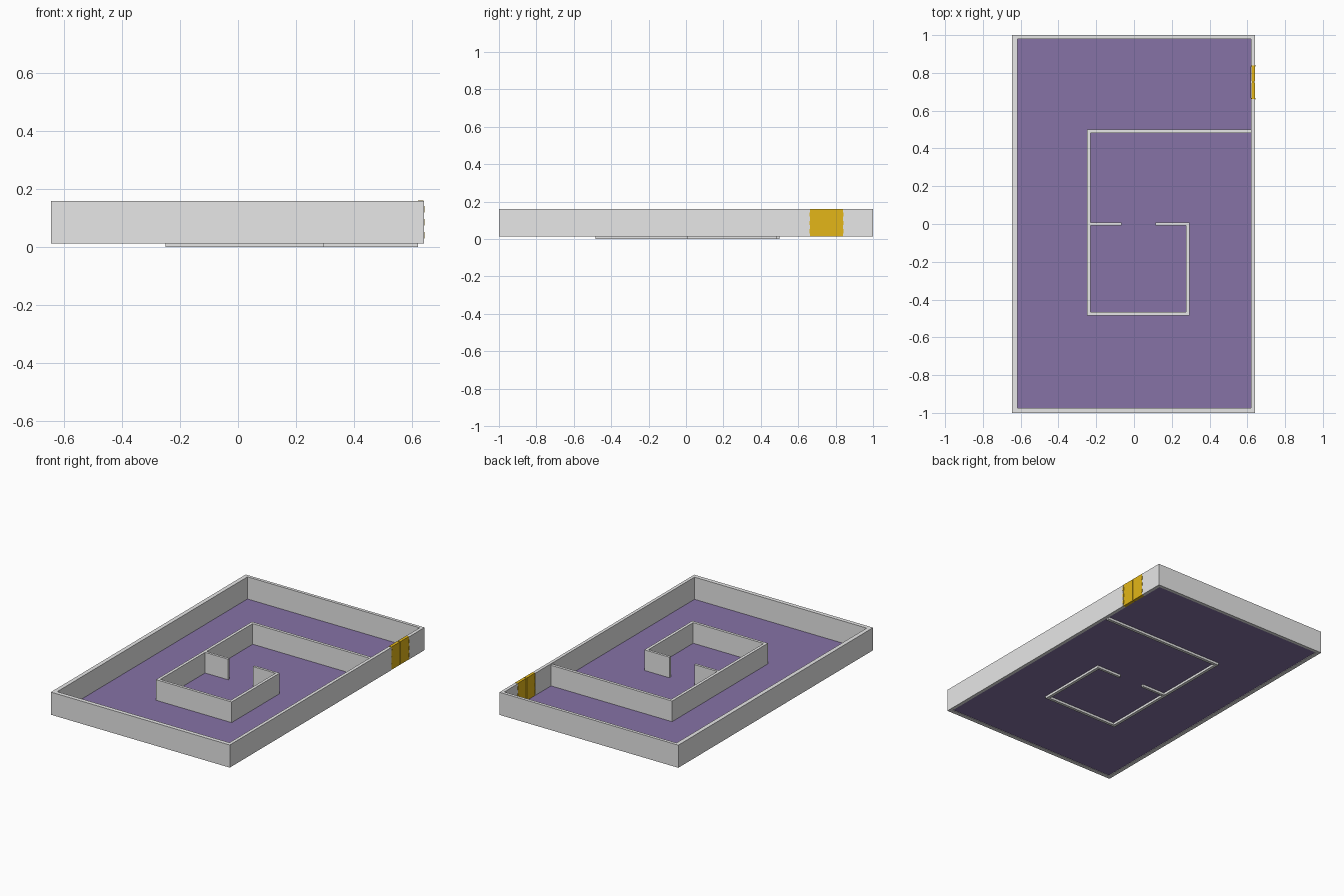
import bpy

if "Cube" in bpy.data.objects:
    bpy.data.objects.remove(bpy.data.objects["Cube"])


def material(name, rgb):
    m = bpy.data.materials.new(name)
    m.diffuse_color = (*rgb, 1)
    m.use_nodes = True
    m.node_tree.nodes["Principled BSDF"].inputs["Base Color"].default_value = m.diffuse_color
    return m


GREY = material("wall grey", (0.8, 0.8, 0.8))
PURPLE = material("floor purple", (0.24, 0.17, 0.38))
GOLD = material("door gold", (0.77, 0.47, 0.009))


def mesh_object(name, verts, faces, mat):
    me = bpy.data.meshes.new(name)
    me.from_pydata(verts, [], faces)
    me.materials.append(mat)
    ob = bpy.data.objects.new(name, me)
    bpy.context.collection.objects.link(ob)
    return ob


def prism(name, outline, z0, z1, mat):
    """Extrude a counter-clockwise plan outline from z0 to z1."""
    n = len(outline)
    verts = [(x, y, z) for z in (z0, z1) for x, y in outline]
    faces = [tuple(reversed(range(n))), tuple(range(n, 2 * n))]
    faces += [(i, (i + 1) % n, n + (i + 1) % n, n + i) for i in range(n)]
    return mesh_object(name, verts, faces, mat)


def box(name, x0, x1, y0, y1, z0, z1, mat):
    return prism(name, [(x0, y0), (x1, y0), (x1, y1), (x0, y1)], z0, z1, mat)


# Plan sizes
XL, XR, IL, IR = -0.645, 0.641, -0.618, 0.62      # outer and inner wall faces in x
YF, YB, JF, JB = -1.0, 1.0, -0.973, 0.98          # outer and inner wall faces in y
D0, D1 = 0.662, 0.84                              # doorway
B, T = 0.012, 0.159                               # outer wall bottom and top

# Outer wall: one continuous strip, open at the doorway
prism("outer_wall", [
    (XR, D1), (XR, YB), (XL, YB), (XL, YF), (XR, YF), (XR, D0),
    (IR, D0), (IR, JF), (IL, JF), (IL, JB), (IR, JB), (IR, D1)],
    B, T, GREY)

# Floor sheet inside the outer wall
mesh_object("floor", [(IL, JF, 0.015), (IR, JF, 0.015), (IR, JB, 0.015), (IL, JB, 0.015)],
            [(0, 1, 2, 3)], PURPLE)

# Inner wall: corridor and small room with a gap in its back side
L, R, W = -0.25, 0.294, 0.019
prism("inner_wall", [
    (L, -0.485), (R, -0.485), (R, 0.008), (0.114, 0.008), (0.114, -0.008),
    (R - W, -0.008), (R - W, -0.467), (L + W, -0.467), (L + W, -0.008),
    (-0.065, -0.008), (-0.065, 0.008), (L + W, 0.008), (L + W, 0.481),
    (IR, 0.481), (IR, 0.5), (L, 0.5)],
    0.0, 0.149, GREY)

# Double door: two leaves with a narrow groove and raised hinges
mid = (D0 + D1) / 2
for side, s in (("front", -1), ("back", 1)):
    ya, yb = sorted((mid + s * 0.003, mid + s * 0.089))
    box(f"door_leaf_{side}", 0.621, 0.640, ya, yb, B, 0.161, GOLD)
    for i, z in enumerate((0.03, 0.075, 0.12)):
        ya, yb = sorted((mid + s * 0.084, mid + s * 0.092))
        box(f"door_hinge_{side}_{i + 1}", 0.619, 0.643, ya, yb, z, z + 0.022, GOLD)
box("door_groove", 0.625, 0.636, mid - 0.003, mid + 0.003, B, 0.159, GOLD)
